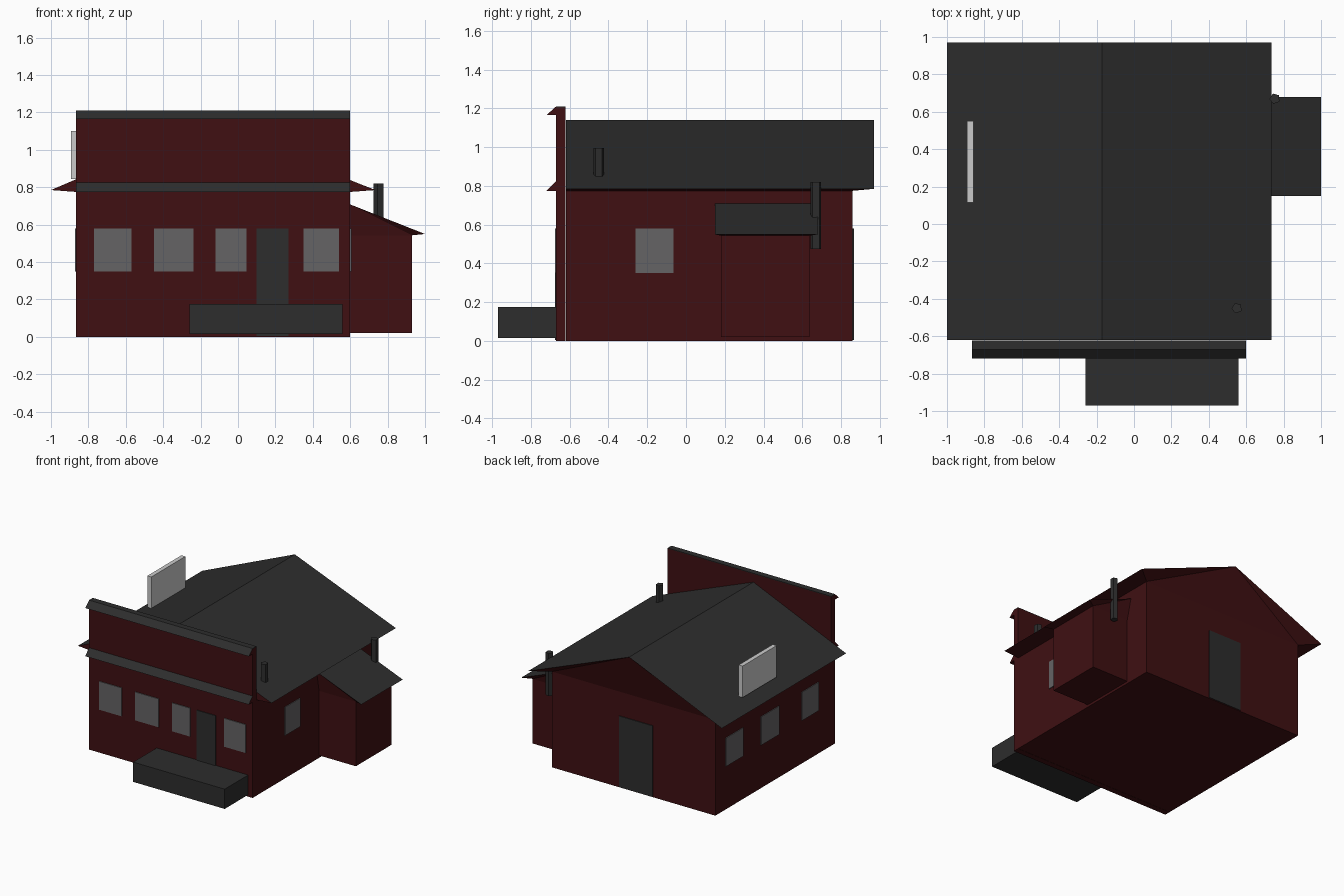
import bpy, math

if "Cube" in bpy.data.objects:
    bpy.data.objects.remove(bpy.data.objects["Cube"])


def material(name, rgb):
    m = bpy.data.materials.new(name)
    m.diffuse_color = (*rgb, 1)
    m.use_nodes = True
    m.node_tree.nodes["Principled BSDF"].inputs["Base Color"].default_value = m.diffuse_color
    return m


RED = material("red_siding", (0.05, 0.005, 0.006))
DARK = material("dark_roofing", (0.026, 0.026, 0.026))
GLASS = material("window_glass", (0.13, 0.125, 0.13))
PALE = material("pale_panel", (0.6, 0.6, 0.6))


def mesh(name, verts, faces, mat, top_faces=0):
    """Flat mesh; the first top_faces faces are dark roofing."""
    me = bpy.data.meshes.new(name)
    me.from_pydata(verts, [], faces)
    me.materials.append(mat)
    if top_faces:
        me.materials.append(DARK)
        for i in range(top_faces):
            me.polygons[i].material_index = 1
    ob = bpy.data.objects.new(name, me)
    bpy.context.collection.objects.link(ob)
    return ob


def box(name, x, y, z, mat):
    bpy.ops.mesh.primitive_cube_add(
        size=1, location=[(a + b) / 2 for a, b in (x, y, z)])
    ob = bpy.context.object
    ob.name = name
    ob.scale = [b - a for a, b in (x, y, z)]
    ob.data.materials.append(mat)
    return ob


def pipe(name, x, y, z0, z1):
    bpy.ops.mesh.primitive_cylinder_add(
        vertices=5, radius=0.029, depth=z1 - z0, location=(x, y, (z0 + z1) / 2),
        rotation=(0, 0, math.radians(20)))
    bpy.context.object.name = name
    bpy.context.object.data.materials.append(DARK)


L, R, F, B = -0.865, 0.6, -0.67, 0.86   # outer wall planes
T = 0.006                               # window and door thickness

# Main walls, false front and side shed
box("main_walls", (L, R), (-0.62, B), (0, 0.775), RED)
box("false_front", (L, R), (F, -0.622), (0, 1.205), RED)
box("false_front_cap", (L, R), (F, -0.622), (1.205, 1.21), DARK)
box("shed_walls", (R, 0.93), (0.18, 0.637), (0.02, 0.545), RED)

# Main gable roof: dark slopes, red soffits and leaning back gable
yf, yb = -0.62, 0.97
mesh("main_roof",
     [(-1, yf, 0.785), (-0.17, yf, 1.14), (0.735, yf, 0.785),
      (-1, yb, 0.785), (-0.17, yb, 1.14), (0.735, yb, 0.785),
      (L, yf, 0.775), (R, yf, 0.775), (L, B, 0.775), (R, B, 0.775)],
     [(0, 1, 4, 3), (1, 2, 5, 4),
      (0, 6, 7, 2, 1),
      (4, 9, 8), (4, 8, 3), (4, 5, 9),
      (0, 3, 8, 6), (2, 7, 9, 5), (6, 8, 9, 7)], RED, 2)

# Lean-to roof over the shed
mesh("shed_roof",
     [(R, 0.15, 0.708), (1, 0.15, 0.55), (1, 0.68, 0.55), (R, 0.68, 0.708),
      (R, 0.18, 0.543), (0.93, 0.18, 0.543), (0.93, 0.637, 0.543), (R, 0.637, 0.543)],
     [(0, 1, 2, 3),
      (0, 4, 5), (0, 5, 1), (3, 6, 7), (3, 2, 6),
      (1, 5, 6, 2), (4, 7, 6, 5), (0, 3, 7, 4)], RED, 1)

# Wedge-shaped ledges on the false front
for name, z0, z1 in (("upper_ledge", 1.165, 1.21), ("lower_ledge", 0.775, 0.825)):
    mesh(name,
         [(x, y, z) for x in (L, R) for y, z in ((F, z1), (-0.72, z0), (F, z0))],
         [(0, 1, 4, 3), (0, 2, 1), (3, 4, 5), (1, 2, 5, 4), (0, 3, 5, 2)], RED, 1)

# Front step
box("front_step", (-0.26, 0.56), (-0.97, F), (0.015, 0.175), DARK)

# Doors
box("front_door", (0.1, 0.27), (F - T, F), (0.005, 0.58), DARK)
box("back_door", (-0.305, -0.005), (B, B + T), (0.005, 0.58), DARK)

# Windows
WZ = (0.35, 0.58)
for x in ((-0.77, -0.57), (-0.45, -0.237), (-0.12, 0.045), (0.35, 0.54)):
    box("front_window", x, (F - T, F), WZ, GLASS)
for y in ((0.51, 0.73), (0.045, 0.28), (-0.46, -0.24)):
    box("left_window", (L - T, L), y, WZ, GLASS)
box("right_window", (R, R + T), (-0.26, -0.065), WZ, GLASS)

# Roof pipes and blank rooftop panel
pipe("roof_pipe", 0.55, -0.45, 0.845, 0.995)
pipe("shed_pipe", 0.753, 0.67, 0.475, 0.82)
box("roof_panel", (-0.892, -0.857), (0.115, 0.55), (0.845, 1.1), PALE)
